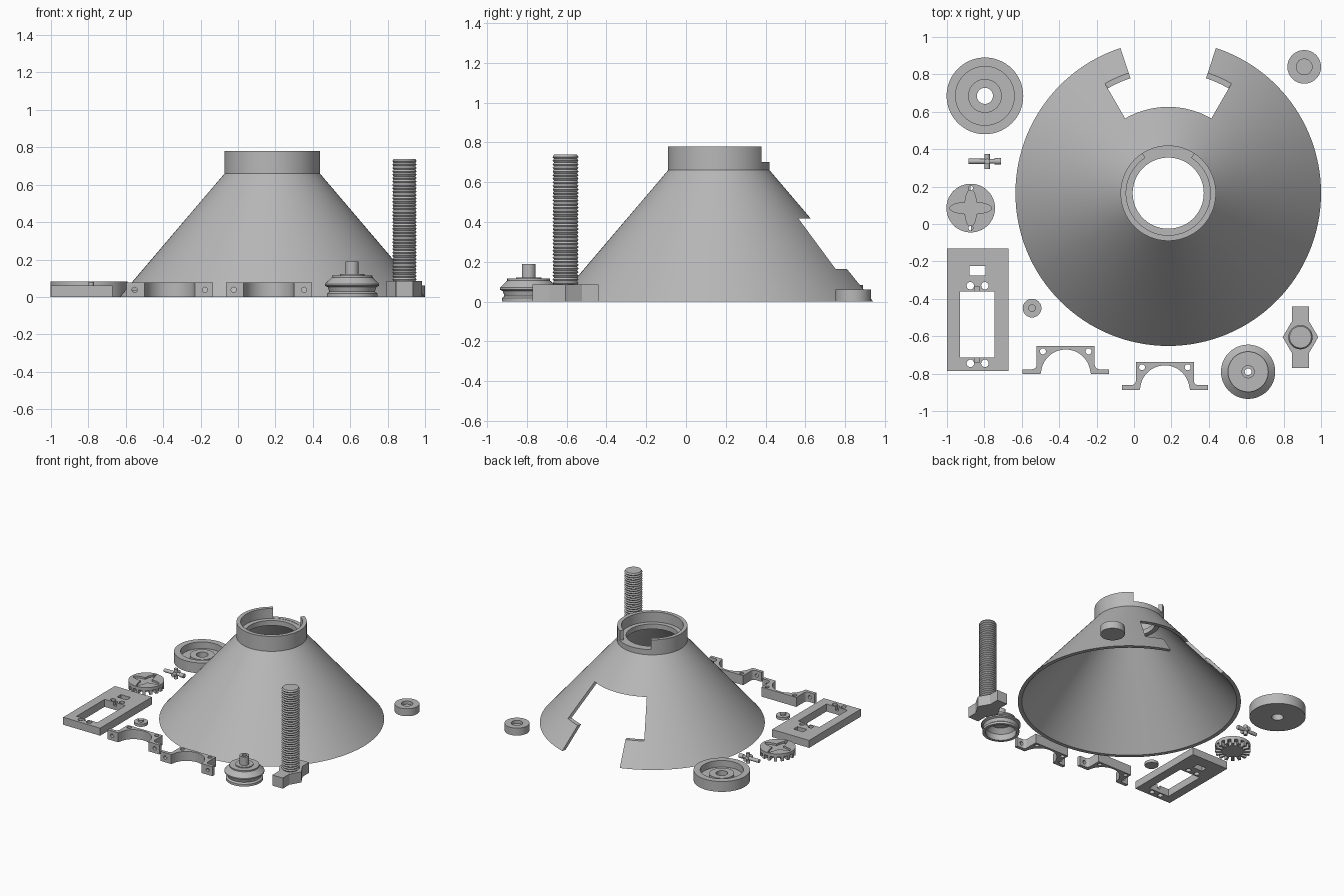
import bpy, bmesh
from math import sin, cos, pi, radians, hypot
from mathutils import Matrix, Vector

if "Cube" in bpy.data.objects:
    bpy.data.objects.remove(bpy.data.objects["Cube"])

grey = bpy.data.materials.new("plain grey")
grey.use_nodes = True
grey.diffuse_color = (0.48, 0.48, 0.48, 1)
grey.node_tree.nodes["Principled BSDF"].inputs["Base Color"].default_value = (0.48, 0.48, 0.48, 1)


def finish(name, bm):
    bmesh.ops.remove_doubles(bm, verts=bm.verts, dist=1e-5)
    bmesh.ops.recalc_face_normals(bm, faces=bm.faces)
    mesh = bpy.data.meshes.new(name)
    bm.to_mesh(mesh)
    bm.free()
    mesh.materials.append(grey)
    obj = bpy.data.objects.new(name, mesh)
    bpy.context.collection.objects.link(obj)
    return obj


def lathe(name, x, y, profile, steps=64):
    """Spin a closed (radius, height) outline about a vertical axis."""
    bm = bmesh.new()
    vs = [bm.verts.new((r, 0, z)) for r, z in profile]
    es = [bm.edges.new((vs[i - 1], v)) for i, v in enumerate(vs)
          if profile[i - 1][0] + profile[i][0] > 0]
    bmesh.ops.spin(bm, geom=vs + es, axis=(0, 0, 1), cent=(0, 0, 0),
                   angle=2 * pi, steps=steps)
    bmesh.ops.remove_doubles(bm, verts=bm.verts, dist=1e-5)
    bmesh.ops.translate(bm, verts=bm.verts, vec=(x, y, 0))
    return finish(name, bm)


def prism(name, outline, z0, z1):
    bm = bmesh.new()
    face = bm.faces.new([bm.verts.new((x, y, z0)) for x, y in outline])
    ext = bmesh.ops.extrude_face_region(bm, geom=[face])
    top = [g for g in ext["geom"] if isinstance(g, bmesh.types.BMVert)]
    bmesh.ops.translate(bm, verts=top, vec=(0, 0, z1 - z0))
    return finish(name, bm)


def box(name, x0, x1, y0, y1, z0, z1):
    return prism(name, [(x0, y0), (x1, y0), (x1, y1), (x0, y1)], z0, z1)


def rod(name, centre, radius, length, axis="Z", sides=24):
    turn = {"X": Matrix.Rotation(pi / 2, 4, "Y"), "Y": Matrix.Rotation(pi / 2, 4, "X"),
            "Z": Matrix()}[axis]
    bm = bmesh.new()
    bmesh.ops.create_cone(bm, cap_ends=True, segments=sides, radius1=radius, radius2=radius,
                          depth=length, matrix=Matrix.Translation(Vector(centre)) @ turn)
    return finish(name, bm)


def combine(obj, others, operation="DIFFERENCE"):
    for other in others:
        mod = obj.modifiers.new("cut", "BOOLEAN")
        mod.operation, mod.solver, mod.object = operation, "EXACT", other
        bpy.context.view_layer.objects.active = obj
        bpy.ops.object.modifier_apply(modifier=mod.name)
        bpy.data.objects.remove(other)
    return obj


def arc(x, y, r, a0, a1, n):
    return [(x + r * cos(radians(a0 + (a1 - a0) * i / n)),
             y + r * sin(radians(a0 + (a1 - a0) * i / n))) for i in range(n + 1)]


# Hollow cone with a stepped collar, opened at the back
CX, CY = 0.183, 0.165


def back_wedge(half_angle, z0, z1):
    w = 1.5 * sin(radians(half_angle))
    d = 1.5 * cos(radians(half_angle))
    return prism("wedge_cutter", [(CX, CY), (CX + w, CY + d), (CX - w, CY + d)], z0, z1)


cone = lathe("cone_shell", CX, CY, [
    (0.817, 0), (0.255, 0.66), (0.255, 0.78), (0.225, 0.78), (0.225, 0.70),
    (0.19, 0.70), (0.19, 0.66), (0.225, 0.66), (0.787, 0)], 128)
combine(cone, [back_wedge(30, 0.165, 0.418), back_wedge(18.2, -0.1, 0.17),
               back_wedge(33, 0.702, 0.9)])

# Cupped wheel with a hub
lathe("cupped_wheel", -0.797, 0.685, [
    (0.043, 0), (0.205, 0), (0.205, 0.083), (0.157, 0.083), (0.157, 0.03),
    (0.09, 0.03), (0.09, 0.055), (0.043, 0.055)])

# Small disc with a blind recess, and small stepped washer
lathe("recessed_disc", 0.91, 0.84, [
    (0, 0), (0.09, 0), (0.09, 0.06), (0.042, 0.06), (0.042, 0.035), (0, 0.035)], 48)
lathe("small_washer", -0.545, -0.45, [
    (0, 0), (0.05, 0), (0.05, 0.022), (0.02, 0.022), (0.02, 0.036), (0, 0.036)], 32)

# Small cross-shaped shaft
combine(rod("cross_shaft", (-0.83, 0.335, 0.04), 0.014, 0.11, "X", 16), [
    rod("arm", (-0.785, 0.335, 0.04), 0.015, 0.08, "Y", 16),
    rod("post", (-0.785, 0.335, 0.04), 0.0145, 0.08, "Z", 16),
    rod("neck", (-0.75, 0.335, 0.04), 0.012, 0.06, "X", 16),
    rod("tip", (-0.728, 0.335, 0.04), 0.017, 0.036, "X", 16)], "UNION")

# Toothed disc with a four-armed recess on top
GX, GY = -0.873, 0.085
star = []
for i in range(96):
    c, s = cos(2 * pi * i / 96), sin(2 * pi * i / 96)
    r = max(1 / hypot(c / 0.112, s / 0.032), 1 / hypot(c / 0.032, s / 0.1))
    star.append((GX + r * c, GY + r * s))
disc = rod("toothed_disc", (GX, GY, 0.0475), 0.13, 0.025, "Z", 64)
combine(disc, [prism("star_cutter", star, 0.045, 0.1)]
        + [rod("hole_cutter", (GX, GY + d, 0.05), 0.012, 0.2) for d in (0.107, -0.107)])
lathe("disc_hub", GX, GY, [(0, 0.005), (0.085, 0.005), (0.085, 0.035), (0, 0.035)], 32)
for i in range(16):
    a = i * 22.5
    wedge = arc(GX, GY, 0.13, a, a + 10, 3) + arc(GX, GY, 0.08, a + 8, a + 2, 2)
    prism("disc_tooth", wedge, 0, 0.036)

# Rectangular mounting frame
frame = box("mounting_frame", -1, -0.672, -0.785, -0.13, 0, 0.06)
cutters = [box("window_cutter", -0.93, -0.745, -0.715, -0.36, -1, 1),
           box("slot_cutter", -0.88, -0.795, -0.275, -0.225, -1, 1),
           box("notch_cutter", -0.85, -0.825, -0.37, -0.335, 0.03, 1),
           box("notch_cutter", -0.85, -0.825, -0.74, -0.70, 0.03, 1)]
cutters += [rod("hole_cutter", (x, y, 0), 0.02, 1) for x in (-0.875, -0.797)
            for y in (-0.33, -0.745)]
combine(frame, cutters)


# Arched clamp brackets with drilled feet
def bracket(name, x, y):
    def half(s):
        pts = [(0.135, 0), (0.23, 0), (0.23, 0.026), (0.18, 0.026)]
        pts += arc(0.18, 0.051, 0.025, 270, 180, 5)[1:] + [(0.155, 0.15)]
        return [(x + s * px, y + py) for px, py in pts]
    outline = half(1) + half(-1)[::-1] + arc(x, y, 0.132, 180, 0, 24)[1:-1]
    body = prism(name, outline, 0, 0.076)
    holes = []
    for s in (1, -1):
        holes.append(rod("hole_cutter", (x + s * 0.122, y + 0.122, 0), 0.016, 1))
        holes.append(rod("hole_cutter", (x + s * 0.188, y, 0.038), 0.014, 0.2, "Y"))
    combine(body, holes)


bracket("left_bracket", 0.165, -0.888)
bracket("right_bracket", -0.365, -0.803)

# Flanged knob, hollow underneath
lathe("flanged_knob", 0.61, -0.79, [
    (0.135, 0), (0.135, 0.018), (0.122, 0.028), (0.13, 0.053), (0.145, 0.06),
    (0.145, 0.07), (0.108, 0.105), (0.108, 0.115), (0.065, 0.115), (0.065, 0.122),
    (0.035, 0.122), (0.035, 0.19), (0.018, 0.19), (0.018, 0.085), (0.08, 0.085),
    (0.112, 0.05), (0.112, 0)])

# Threaded rod on a hexagonal head with a cross bar
BX, BY = 0.89, -0.605
thread = [(0, 0.05), (0.059, 0.05)]
turns = 36
for i in range(turns):
    z = 0.085 + 0.65 * i / turns
    thread += [(0.058, z), (0.065, z + 0.009)]
thread += [(0.058, 0.738), (0, 0.738)]
lathe("threaded_rod", BX, BY, thread, 40)
head = prism("bolt_head", arc(BX, BY, 0.095, 0, 300, 5), 0, 0.085)
combine(head, [box("bar", BX - 0.046, BX + 0.046, BY - 0.165, BY + 0.165, 0, 0.085)], "UNION")

# Smooth the round surfaces, keep edges crisp
for obj in bpy.context.scene.objects:
    obj.select_set(obj.type == "MESH")
bpy.context.view_layer.objects.active = cone
bpy.ops.object.shade_smooth_by_angle(angle=radians(30))
